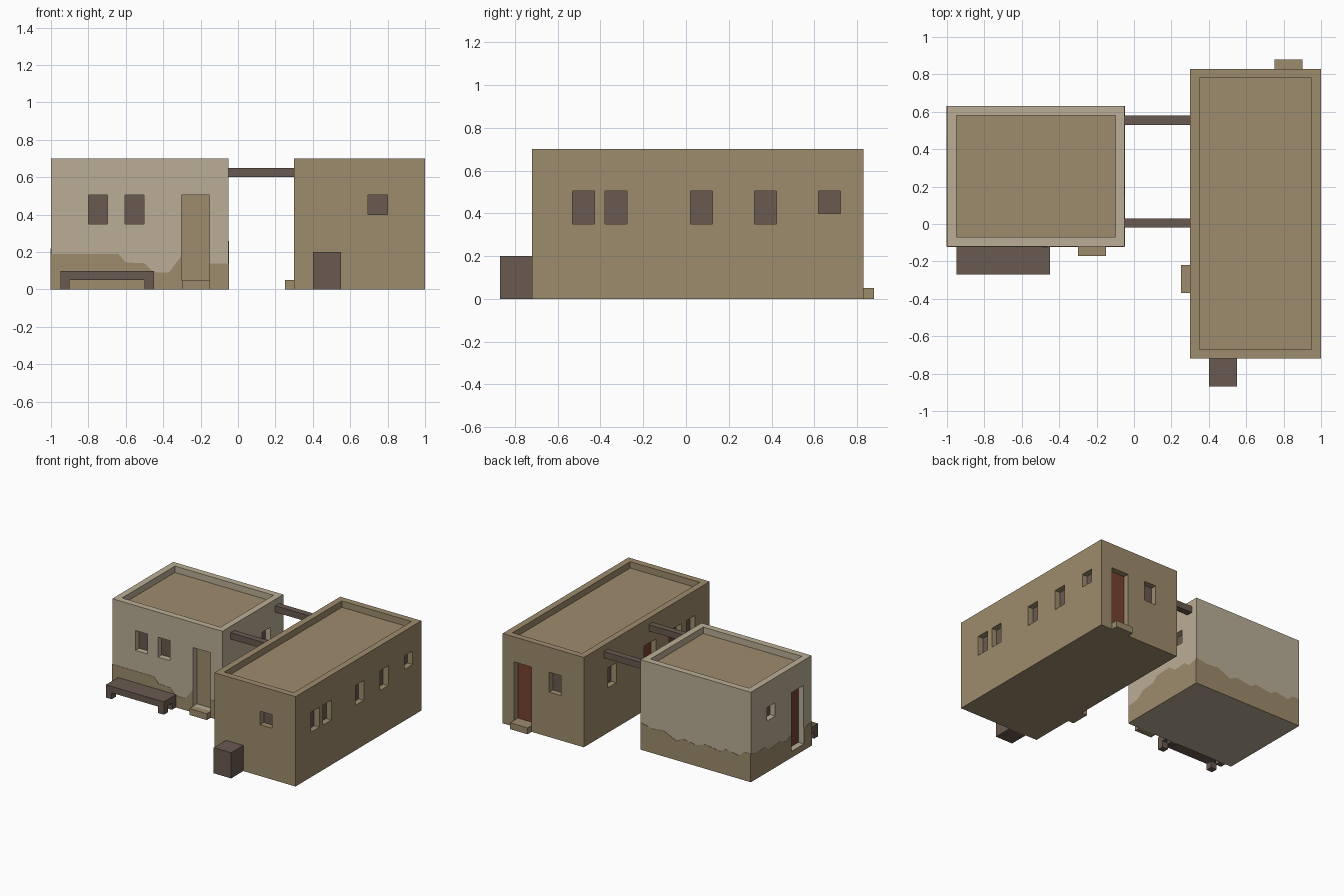
import bpy, bmesh
from mathutils import Vector

if "Cube" in bpy.data.objects:
    bpy.data.objects.remove(bpy.data.objects["Cube"])


def material(name, hex_colour):
    rgb = [int(hex_colour[i:i + 2], 16) / 255 for i in (0, 2, 4)]
    lin = [c / 12.92 if c <= 0.04045 else ((c + 0.055) / 1.055) ** 2.4 for c in rgb]
    m = bpy.data.materials.new(name)
    m.use_nodes = True
    m.diffuse_color = (*lin, 1)
    bsdf = m.node_tree.nodes["Principled BSDF"]
    bsdf.inputs["Base Color"].default_value = (*lin, 1)
    bsdf.inputs["Roughness"].default_value = 0.9
    return m


MUD = material("mud brick", "9E8C6D")
PLASTER = material("pale plaster", "BAAE96")
WOOD = material("dark wood", "695A50")
RED = material("red door paint", "774030")


def add_box(bm, lo, hi):
    verts = bmesh.ops.create_cube(bm, size=1)["verts"]
    for v in verts:
        v.co = Vector([(a + b) / 2 + c * (b - a) for a, b, c in zip(lo, hi, v.co)])


def make_object(name, bm, mats):
    mesh = bpy.data.meshes.new(name)
    bmesh.ops.recalc_face_normals(bm, faces=bm.faces)
    bm.to_mesh(mesh)
    bm.free()
    for m in mats:
        mesh.materials.append(m)
    ob = bpy.data.objects.new(name, mesh)
    bpy.context.scene.collection.objects.link(ob)
    return ob


def boxes(name, mat, *bounds):
    bm = bmesh.new()
    for lo, hi in bounds:
        add_box(bm, lo, hi)
    return make_object(name, bm, [mat])


HEIGHT, RIM, DEPTH = 0.70, 0.05, 0.05


def wall_point(plan, side, u, depth, z):
    """Point on a wall: u runs along the wall, depth goes into it."""
    x0, x1, y0, y1 = plan
    return {"front": (u, y0 + depth, z), "back": (u, y1 - depth, z),
            "left": (x1 - depth, u, z), "right": (x0 + depth, u, z)}[side]


def wall_box(plan, side, u0, u1, z0, z1, d0, d1):
    a = wall_point(plan, side, u0, d0, z0)
    b = wall_point(plan, side, u1, d1, z1)
    return tuple(map(min, a, b)), tuple(map(max, a, b))


def house(name, plan, wall_mat, openings):
    x0, x1, y0, y1 = plan
    block = boxes(name + "_walls", wall_mat, ((x0, y0, 0), (x1, y1, HEIGHT)))
    block.data.materials.append(MUD)
    # Roof well and opening recesses
    cuts = [((x0 + RIM, y0 + RIM, HEIGHT - 0.05), (x1 - RIM, y1 - RIM, HEIGHT + 0.1))]
    cuts += [wall_box(plan, s, *r, -0.02, DEPTH) for s, r, _, _ in openings]
    cutter = boxes(name + "_cutter", wall_mat, *cuts)
    cutter.hide_render = True
    mod = block.modifiers.new("openings", "BOOLEAN")
    mod.operation, mod.solver, mod.object = "DIFFERENCE", "EXACT", cutter
    bpy.context.view_layer.update()
    ev = block.evaluated_get(bpy.context.evaluated_depsgraph_get())
    mesh = bpy.data.meshes.new_from_object(ev)
    block.modifiers.clear()
    block.data = mesh
    bpy.data.objects.remove(cutter)
    # Roof floor is always mud
    for p in mesh.polygons:
        p.material_index = int(p.normal.z > 0.9 and abs(p.center.z - HEIGHT + 0.05) < 0.01)
    # Window panes and door leaves at the back of the recesses
    for s, r, kind, mat in openings:
        boxes(f"{name}_{s}_{kind}", mat, wall_box(plan, s, *r, DEPTH - 0.005, DEPTH))


def window(side, u, z0=0.35):
    return side, (u, u + 0.103, z0, 0.505), "window", WOOD


def door(side, u, mat=RED):
    return side, (u, u + 0.15, 0.05, 0.505), "door", mat


# Plastered small house and long mud house
SMALL = (-1, -0.05, -0.12, 0.63)
LONG = (0.3, 1, -0.72, 0.83)
house("small_house", SMALL, PLASTER, [
    window("front", -0.80), window("front", -0.605), door("front", -0.302, MUD),
    window("right", 0.33, 0.4), door("right", -0.02), window("left", 0.37, 0.4)])
house("long_house", LONG, MUD, [
    window("front", 0.695, 0.4),
    *[window("left", u) for u in (-0.53, -0.38, 0.02, 0.32)], window("left", 0.62, 0.4),
    window("back", 0.495), door("back", 0.75),
    window("right", 0.43), window("right", -0.54), door("right", -0.06), door("right", -0.37)])

# Exposed mud along the foot of the plaster, as thin plates with a ragged top edge
SKIRT = {
    "front": [(-1, .19), (-.64, .19), (-.6, .145), (-.5, .14), (-.46, .10), (-.43, .09), (-.37, .09),
              (-.34, .13), (-.302, .18), (-.302, .05), (-.152, .05), (-.152, .14), (-.05, .14)],
    "back": [(-1, .22), (-.94, .22), (-.9, .18), (-.78, .2), (-.74, .17), (-.6, .19), (-.55, .16),
             (-.42, .18), (-.36, .15), (-.25, .2), (-.15, .19), (-.05, .21)],
    "right": [(-.12, .19), (-.02, .17), (-.02, .05), (.13, .05), (.13, .18), (.2, .15), (.27, .18),
              (.4, .17), (.46, .21), (.56, .2), (.63, .22)],
    "left": [(-.12, .14), (-.02, .15), (.04, .2), (.15, .21), (.2, .25), (.33, .26), (.4, .21),
             (.5, .22), (.55, .18), (.63, .2)],
}
for side, top in SKIRT.items():
    bm = bmesh.new()
    outline = [(top[0][0], 0)] + top + [(top[-1][0], 0)]
    face = bm.faces.new([bm.verts.new(wall_point(SMALL, side, u, 0.001, z)) for u, z in outline])
    out = Vector(wall_point(SMALL, side, 0, -0.003, 0)) - Vector(wall_point(SMALL, side, 0, 0, 0))
    new = bmesh.ops.extrude_face_region(bm, geom=[face])["geom"]
    bmesh.ops.translate(bm, vec=out, verts=[g for g in new if isinstance(g, bmesh.types.BMVert)])
    make_object(f"mud_skirt_{side}", bm, [MUD])

# Doorsteps
boxes("small_house_step", MUD, ((-.30, -.17, 0), (-.15, -.12, .05)))
boxes("long_house_side_step", MUD, ((.25, -.37, 0), (.30, -.22, .05)))
boxes("long_house_back_step", MUD, ((.75, .83, 0), (.90, .88, .05)))

# Beams joining the houses
for i, y in enumerate((-0.02, 0.53)):
    boxes(f"beam_{i + 1}", WOOD, ((-.05, y, .60), (.30, y + .05, .65)))

# Bench with four legs, and a crate
boxes("bench", WOOD, ((-.95, -.27, .05), (-.45, -.12, .10)),
      *[((x, y, 0), (x + .05, y + .05, .05)) for x in (-.95, -.50) for y in (-.27, -.17)])
boxes("crate", WOOD, ((.40, -.87, 0), (.55, -.72, .20)))
